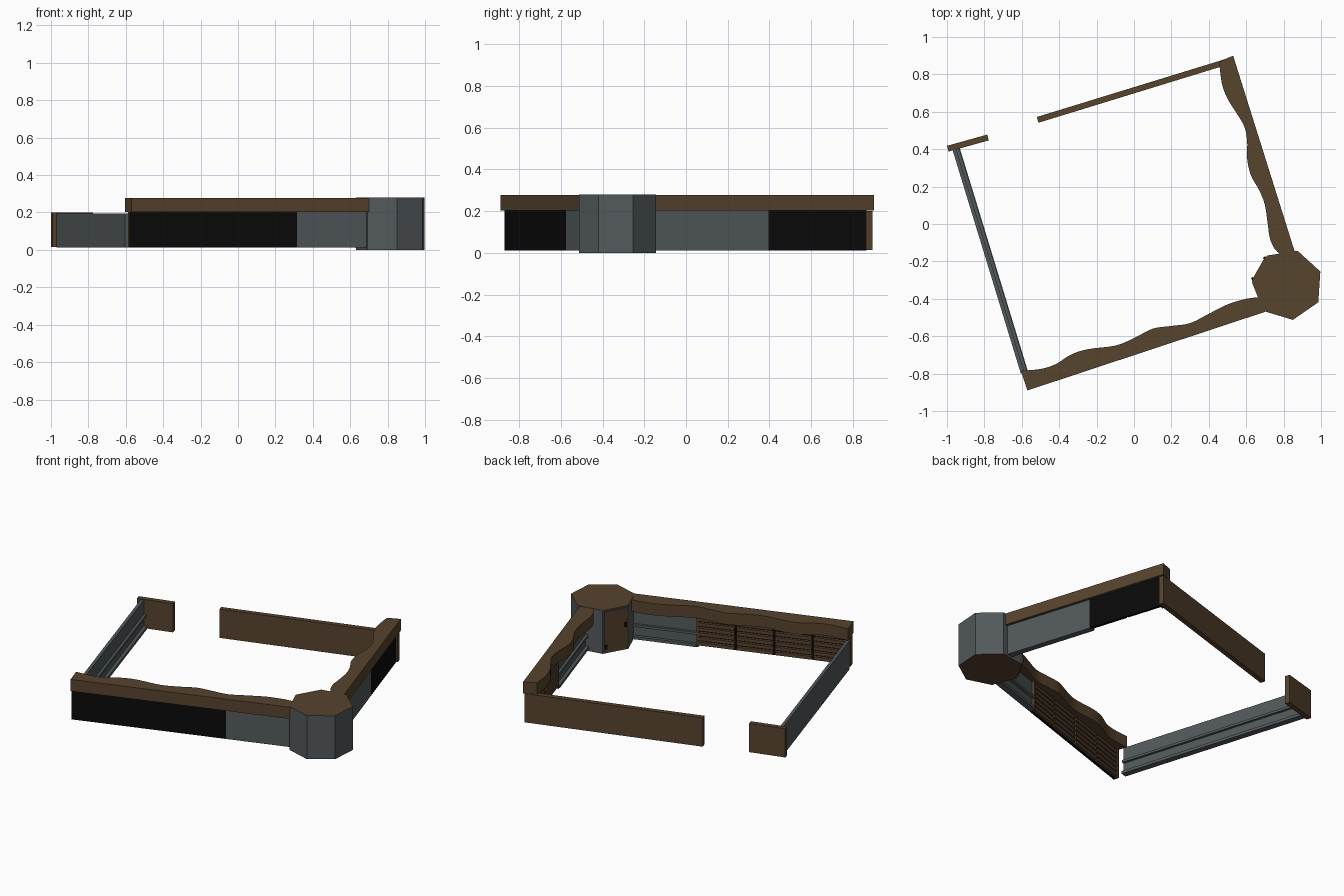
import bpy, bmesh
from math import radians, cos, sin
from mathutils import Vector

cube = bpy.data.objects.get("Cube")
if cube:
    bpy.data.objects.remove(cube)


def material(name, rgb):
    m = bpy.data.materials.new(name)
    m.use_nodes = True
    m.diffuse_color = (*rgb, 1)
    bsdf = m.node_tree.nodes["Principled BSDF"]
    bsdf.inputs["Base Color"].default_value = (*rgb, 1)
    bsdf.inputs["Roughness"].default_value = 0.8
    return m


BROWN = material("wood brown", (0.095, 0.056, 0.027))
GREY = material("slate grey", (0.085, 0.1, 0.105))
BLACK = material("black", (0.003, 0.003, 0.003))


def prism(name, outline, z0, z1, mat, cap_mat=None):
    """Extrude a flat counterclockwise outline from z0 to z1."""
    bm = bmesh.new()
    base = bm.faces.new([bm.verts.new((p[0], p[1], z0)) for p in outline])
    ext = bmesh.ops.extrude_face_region(bm, geom=[base], use_keep_orig=True)
    for v in ext["geom"]:
        if isinstance(v, bmesh.types.BMVert):
            v.co.z = z1
    bmesh.ops.recalc_face_normals(bm, faces=bm.faces)
    if cap_mat:
        for f in bm.faces:
            f.material_index = int(abs(f.normal.z) > 0.5)
    mesh = bpy.data.meshes.new(name)
    bm.to_mesh(mesh)
    bm.free()
    mesh.materials.append(mat)
    if cap_mat:
        mesh.materials.append(cap_mat)
    ob = bpy.data.objects.new(name, mesh)
    bpy.context.collection.objects.link(ob)
    return ob


class Side:
    """One side of the enclosure: u runs along it, v points inward."""

    def __init__(self, start, end):
        self.start = Vector(start)
        run = Vector(end) - self.start
        self.length = run.length
        self.u = run.normalized()
        self.v = Vector((-self.u.y, self.u.x))

    def at(self, u, v):
        return self.start + self.u * u + self.v * v

    def box(self, name, u, v, z, mat):
        corners = [(u[0], v[0]), (u[1], v[0]), (u[1], v[1]), (u[0], v[1])]
        return prism(name, [self.at(*c) for c in corners], z[0], z[1], mat)


def smooth_path(points, steps=5):
    """Catmull-Rom curve through the points."""
    pts = [Vector(p) for p in points]
    pts = [pts[0]] + pts + [pts[-1]]
    path = []
    for a, b, c, d in zip(pts, pts[1:], pts[2:], pts[3:]):
        for i in range(steps):
            t = i / steps
            path.append(0.5 * (2 * b + (c - a) * t + (2 * a - 5 * b + 4 * c - d) * t ** 2
                               + (3 * b - a - 3 * c + d) * t ** 3))
    return path + [pts[-1]]


LOW, TOP = 0.012, 0.205


def grey_panel(side, name, u0, u1, v, top):
    """Plain panel with a lengthwise rail and a foot flange inside."""
    side.box(name + "_panel", (u0, u1), (v, v + 0.02), (LOW, top), GREY)
    side.box(name + "_rail", (u0, u1), (v + 0.02, v + 0.036), (0.09, 0.105), GREY)
    side.box(name + "_foot", (u0, u1), (v + 0.02, v + 0.04), (LOW, 0.03), GREY)


def slatted_panel(side, name, u0, u1, v, bays):
    """Black backing carrying bays of horizontal wooden slats."""
    side.box(name + "_backing", (u0, u1), (v, v + 0.012), (LOW, TOP), BLACK)
    width = (u1 - u0) / bays
    for b in range(bays):
        a = u0 + b * width
        for s in range(6):
            z = 0.02 + s * 0.031
            side.box(name + "_slat", (a + 0.006, a + width - 0.006),
                     (v + 0.012, v + 0.03), (z, z + 0.021), BROWN)
    for u in (u0, u1 - 0.012):
        side.box(name + "_post", (u, u + 0.012), (v + 0.012, v + 0.036), (LOW, TOP), BROWN)


front = Side((-0.57, -0.89), (0.70, -0.47))
right = Side((0.86, -0.15), (0.53, 0.90))
back = Side((0.525, 0.893), (-0.52, 0.572))
gate = Side((-0.785, 0.478), (-1.0, 0.418))
left = Side((-0.97, 0.395), (-0.605, -0.80))

# Front and right walls: grey next to the tower, slatted beyond
slatted_panel(front, "front_wall", 0, 0.94, 0.02, 4)
grey_panel(front, "front_wall", 0.94, front.length + 0.02, 0.02, TOP)
grey_panel(right, "right_wall", -0.02, 0.577, 0.018, TOP)
slatted_panel(right, "right_wall", 0.577, 1.07, 0.018, 2)

# Low walls
back.box("back_wall", (0, back.length), (0, 0.032), (0.015, 0.2), BROWN)
gate.box("back_wall_short", (0, gate.length), (0, 0.032), (0.015, 0.2), BROWN)
grey_panel(left, "left_wall", 0, left.length, 0, 0.195)

# Wavy wooden wall tops
front_wave = [(0.68, -0.39), (0.6, -0.4), (0.5, -0.43), (0.4, -0.48), (0.3, -0.53),
              (0.2, -0.545), (0.1, -0.56), (0, -0.61), (-0.1, -0.65), (-0.25, -0.67),
              (-0.34, -0.7), (-0.42, -0.75), (-0.5, -0.775), (-0.605, -0.785)]
right_wave = [(0.455, 0.868), (0.47, 0.75), (0.5, 0.67), (0.55, 0.59), (0.59, 0.52),
              (0.605, 0.44), (0.605, 0.35), (0.625, 0.26), (0.67, 0.18), (0.7, 0.1),
              (0.715, 0), (0.725, -0.07), (0.75, -0.13), (0.79, -0.17)]
for name, side, wave in (("front_wall_top", front, front_wave),
                         ("right_wall_top", right, right_wave)):
    outline = [side.start, side.at(side.length, 0)] + smooth_path(wave)
    prism(name, outline, 0.203, 0.278, BROWN)

# Seven-sided corner tower with wooden roof and floor
centre, radius = Vector((0.82, -0.325)), 0.19
ring = [centre + radius * Vector((cos(a), sin(a)))
        for a in (radians(-81) + i * radians(360) / 7 for i in range(7))]
prism("tower", ring, 0, 0.28, GREY, BROWN)

# Door plate with black fittings on the inward tower face
door = Side(ring[5], ring[4])
door.box("tower_door", (0.008, door.length - 0.008), (0, 0.006), (0.01, 0.272), BROWN)
door.box("door_handle", (0.014, 0.026), (0.006, 0.014), (0.15, 0.18), BLACK)
door.box("door_hinge", (door.length - 0.025, door.length - 0.012), (0.006, 0.012),
         (0.03, 0.055), BLACK)
